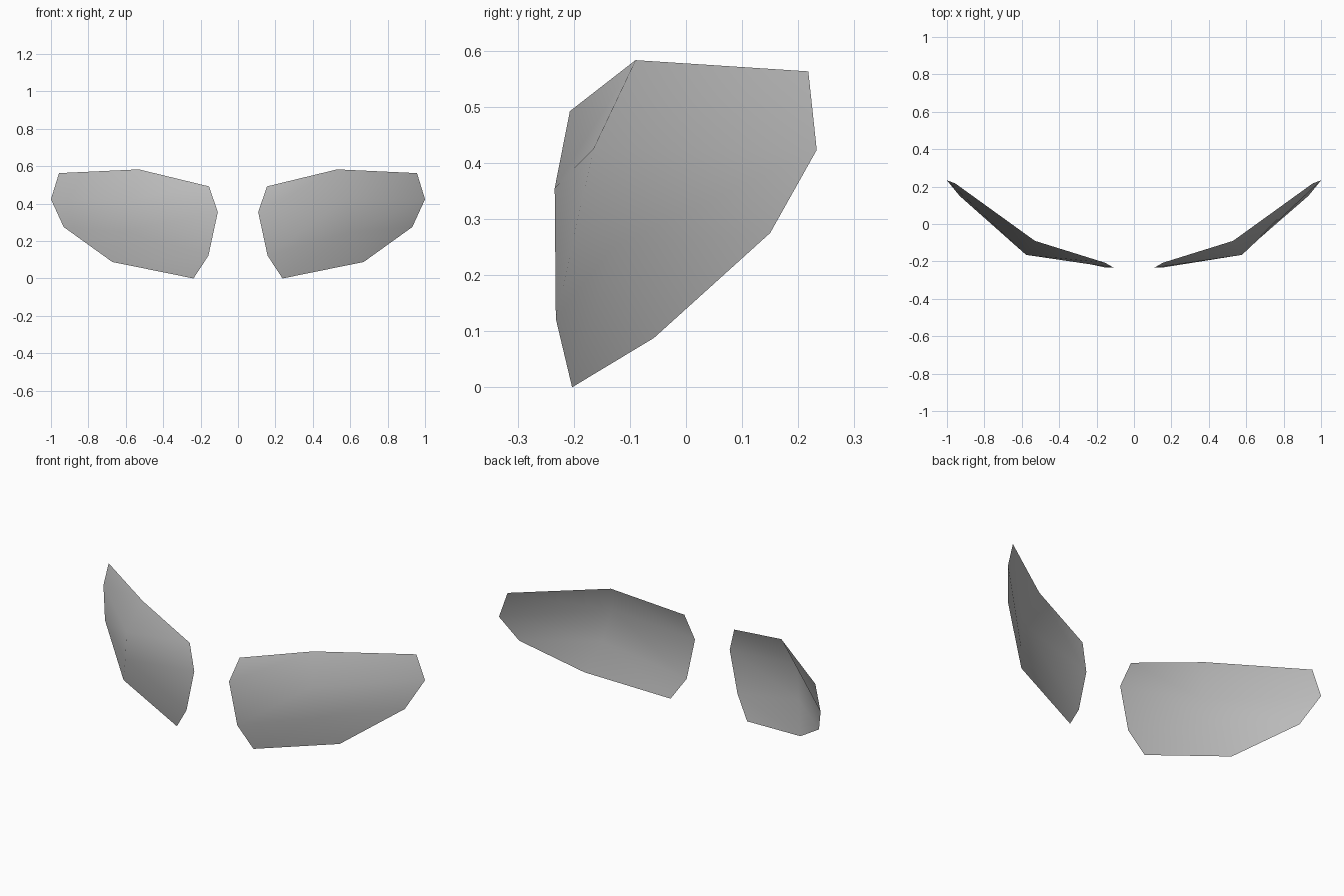
import bpy
import bmesh

cube = bpy.data.objects.get("Cube")
if cube:
    bpy.data.objects.remove(cube, do_unlink=True)

# Lens colour
grey = bpy.data.materials.new("lens grey")
grey.use_nodes = True
colour = (0.5, 0.5, 0.5, 1)
grey.diffuse_color = colour
grey.node_tree.nodes["Principled BSDF"].inputs["Base Color"].default_value = colour

# Curved panel corners, in rows from the top to the bottom: inner, middle, outer
POINTS = {
    "top_in": (0.155, -0.207, 0.492),
    "top_mid": (0.53, -0.09, 0.583),
    "top_out": (0.957, 0.218, 0.563),
    "brow_in": (0.108, -0.234, 0.355),
    "brow_mid": (0.577, -0.165, 0.425),
    "brow_out": (1.0, 0.233, 0.423),
    "cheek_in": (0.158, -0.232, 0.122),
    "cheek_mid": (0.61, -0.13, 0.25),
    "cheek_out": (0.932, 0.15, 0.275),
    "low_in": (0.238, -0.203, 0.0),
    "low_mid": (0.672, -0.057, 0.088),
}
PANELS = [
    "brow_in brow_mid top_mid top_in",
    "brow_mid brow_out top_out top_mid",
    "cheek_in cheek_mid brow_mid brow_in",
    "cheek_mid cheek_out brow_out brow_mid",
    "low_in low_mid cheek_mid cheek_in",
    "low_mid cheek_out cheek_mid",
]


def make_lens(name, side):
    """Open, smooth-shaded lens; side mirrors it across x."""
    bm = bmesh.new()
    verts = {key: bm.verts.new((side * x, y, z)) for key, (x, y, z) in POINTS.items()}
    for panel in PANELS:
        bm.faces.new([verts[key] for key in panel.split()][::side]).smooth = True
    mesh = bpy.data.meshes.new(name)
    bm.to_mesh(mesh)
    bm.free()
    mesh.materials.append(grey)
    lens = bpy.data.objects.new(name, mesh)
    bpy.context.collection.objects.link(lens)


make_lens("left_lens", 1)
make_lens("right_lens", -1)
